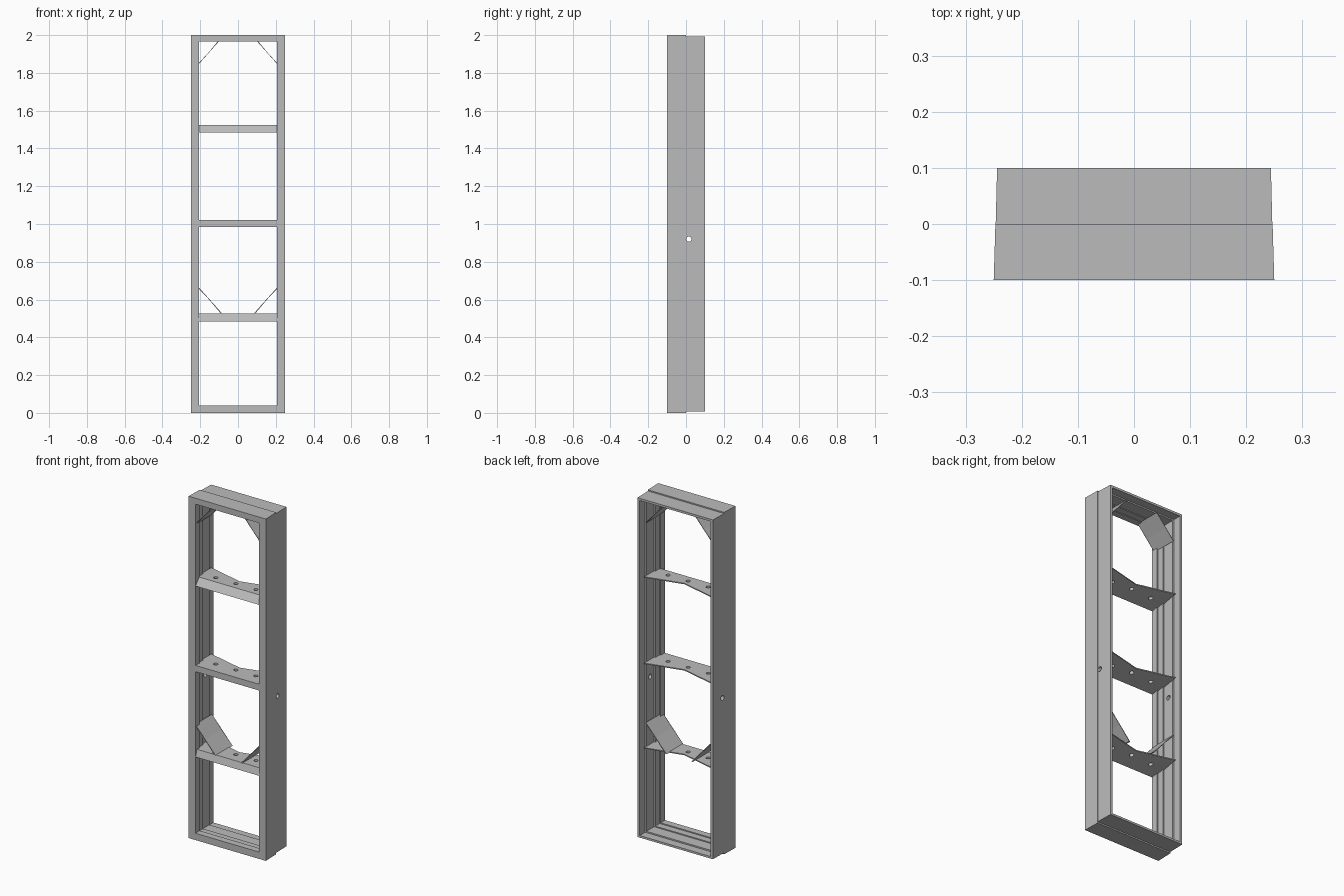
import bpy, bmesh, math
from mathutils import Vector

old = bpy.data.objects.get("Cube")
if old:
    bpy.data.objects.remove(old, do_unlink=True)

grey = bpy.data.materials.new("painted grey")
grey.use_nodes = True
tone = (0.5, 0.5, 0.5, 1)
grey.diffuse_color = tone
grey.node_tree.nodes["Principled BSDF"].inputs["Base Color"].default_value = tone


def finish(name, bm):
    bmesh.ops.recalc_face_normals(bm, faces=bm.faces[:])
    mesh = bpy.data.meshes.new(name)
    bm.to_mesh(mesh)
    bm.free()
    mesh.materials.append(grey)
    obj = bpy.data.objects.new(name, mesh)
    bpy.context.scene.collection.objects.link(obj)
    return obj


def loft(name, rings, closed=False):
    """Join rings of points with quads; cap the ends unless closed."""
    bm = bmesh.new()
    loops = [[bm.verts.new(p) for p in ring] for ring in rings]
    n = len(loops[0])
    pairs = list(zip(loops, loops[1:]))
    if closed:
        pairs.append((loops[-1], loops[0]))
    else:
        bm.faces.new(loops[0])
        bm.faces.new(loops[-1])
    for a, b in pairs:
        for i in range(n):
            j = (i + 1) % n
            bm.faces.new((a[i], a[j], b[j], b[i]))
    return finish(name, bm)


def drill(obj, center, axis, radius, length):
    bpy.ops.mesh.primitive_cylinder_add(vertices=12, radius=radius, depth=length, location=center)
    cutter = bpy.context.object
    cutter.hide_render = True
    cutter.rotation_euler = Vector(axis).to_track_quat('Z', 'Y').to_euler()
    cut = obj.modifiers.new("hole", 'BOOLEAN')
    cut.operation = 'DIFFERENCE'
    cut.solver = 'EXACT'
    cut.object = cutter
    bpy.context.view_layer.objects.active = obj
    bpy.ops.object.modifier_apply(modifier=cut.name)
    bpy.data.objects.remove(cutter, do_unlink=True)


# Outer frame: front border, stepped inner reveal, tapered outside
def ring(y, half, low, high):
    return [(-half, y, low), (half, y, low), (half, y, high), (-half, y, high)]


frame = loft("frame", [
    ring(-0.1, 0.25, 0, 2),
    ring(0, 0.247, 0, 2),
    ring(0, 0.2465, 0.008, 1.993),
    ring(0.1, 0.244, 0.008, 1.993),
    ring(0.1, 0.23, 0.02, 1.98),
    ring(0.05, 0.23, 0.02, 1.98),
    ring(0.05, 0.221, 0.028, 1.972),
    ring(-0.02, 0.221, 0.028, 1.972),
    ring(-0.02, 0.213, 0.034, 1.968),
    ring(-0.06, 0.213, 0.034, 1.968),
    ring(-0.06, 0.206, 0.04, 1.965),
    ring(-0.1, 0.206, 0.04, 1.965),
], closed=True)
drill(frame, (0, 0.015, 0.92), (1, 0, 0), 0.014, 1)


# Shelves: wedge section, shallower in the middle, three holes each
def shelf(name, top, height, lip_y):
    def section(x, back):
        return [(x, -0.098, top - height), (x, lip_y, top),
                (x, back, top), (x, back, top - 0.006)]
    obj = loft(name, [section(-0.222, 0.07), section(0, 0.015), section(0.222, 0.07)])
    for x in (-0.13, 0, 0.13):
        drill(obj, (x, -0.02, top), (0, 0, 1), 0.012, 0.2)


shelf("upper_shelf", 1.525, 0.04, -0.065)
shelf("middle_shelf", 1.02, 0.036, -0.097)
shelf("lower_shelf", 0.525, 0.04, -0.085)


# Diagonal corner braces
def brace(name, outer, inner, thick):
    (x0, z0), (x1, z1) = outer, inner
    for side, label in ((1, "left"), (-1, "right")):
        loft(f"{label}_{name}", [
            [(side * x0, y, z0), (side * x1, y, z1),
             (side * (x1 + thick), y, z1), (side * x0, y, z0 + math.copysign(thick, z1 - z0) * -1)]
            for y in (-0.09, 0.065)])


brace("top_brace", (0.214, 1.845), (0.1, 1.968), 0.006)
brace("lower_brace", (0.214, 0.664), (0.08, 0.522), 0.008)
